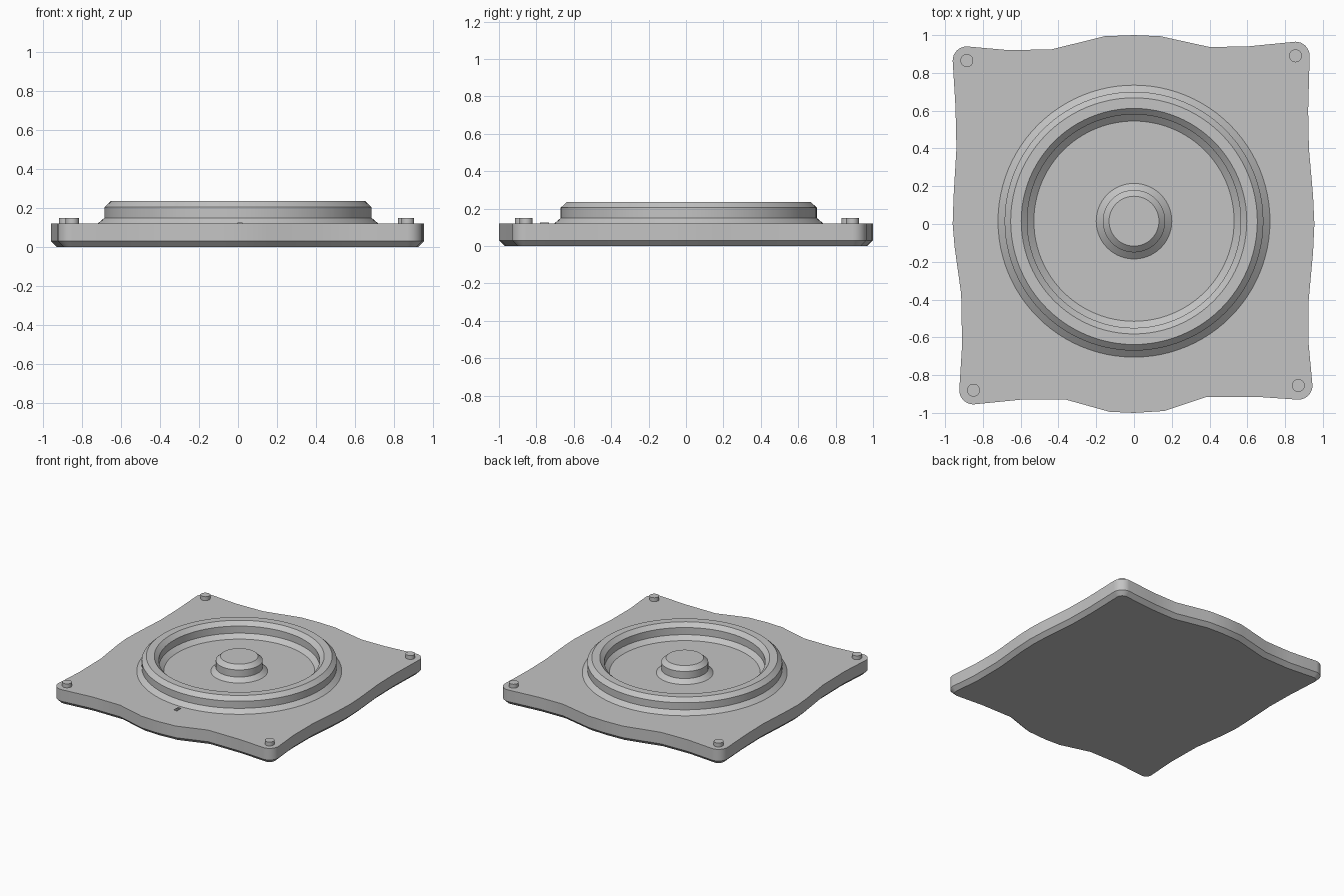
import bpy
import bmesh
import math

default_cube = bpy.data.objects.get("Cube")
if default_cube:
    bpy.data.objects.remove(default_cube, do_unlink=True)

PLATE_TOP = 0.12
CENTRE_Y = 0.015
SEGMENTS = 96


def make_material(name, value):
    material = bpy.data.materials.new(name)
    material.use_nodes = True
    colour = (value, value, value, 1)
    material.diffuse_color = colour
    material.node_tree.nodes["Principled BSDF"].inputs["Base Color"].default_value = colour
    return material


grey = make_material("plain grey", 0.55)


def finish(name, bm, location=(0, 0, 0)):
    """Turn a bmesh into an object, smooth on curves and sharp on edges."""
    bmesh.ops.recalc_face_normals(bm, faces=bm.faces)
    mesh = bpy.data.meshes.new(name)
    bm.to_mesh(mesh)
    bm.free()
    mesh.materials.append(grey)
    mesh.shade_smooth()
    mesh.set_sharp_from_angle(angle=math.radians(28))
    obj = bpy.data.objects.new(name, mesh)
    obj.location = location
    bpy.context.scene.collection.objects.link(obj)
    return obj


def lathe(name, profile, location, segments=SEGMENTS):
    """Spin a (radius, height) profile about the vertical axis."""
    bm = bmesh.new()
    verts = [bm.verts.new((r, 0, z)) for r, z in profile]
    edges = [bm.edges.new(pair) for pair in zip(verts, verts[1:])]
    bmesh.ops.spin(bm, geom=verts + edges, cent=(0, 0, 0), axis=(0, 0, 1),
                   angle=math.tau, steps=segments, use_merge=True)
    bmesh.ops.remove_doubles(bm, verts=bm.verts, dist=0.0001)
    return finish(name, bm, location)


# Corner centres, clockwise from the back right, each followed by its wavy side
corners = {
    "back_right": (-0.885, 0.865),
    "back_left": (0.855, 0.89),
    "front_left": (0.87, -0.855),
    "front_right": (-0.85, -0.88),
}
sides = [
    [(-0.66, 0.92), (-0.435, 0.925), (-0.155, 0.994), (0, 1), (0.14, 0.994),
     (0.4, 0.937), (0.6, 0.94)],
    [(0.922, 0.6), (0.926, 0.4), (0.948, 0.15), (0.955, 0), (0.948, -0.15),
     (0.925, -0.4), (0.925, -0.64)],
    [(0.65, -0.915), (0.385, -0.915), (0.16, -0.99), (0, -1), (-0.13, -0.994),
     (-0.36, -0.93), (-0.6, -0.93)],
    [(-0.91, -0.64), (-0.915, -0.37), (-0.95, -0.12), (-0.96, 0), (-0.955, 0.15),
     (-0.94, 0.4), (-0.945, 0.62)],
]

# Base plate: rounded corners joined by wavy sides, lower rim chamfered
outline = []
corner_radius, corner_steps = 0.075, 8
for turn, ((cx, cy), side) in enumerate(zip(corners.values(), sides)):
    for step in range(corner_steps + 1):
        angle = math.pi - (turn + step / corner_steps) * math.pi / 2
        outline.append((cx + corner_radius * math.cos(angle),
                        cy + corner_radius * math.sin(angle)))
    outline.extend(side)

bm = bmesh.new()
bottom = bm.faces.new([bm.verts.new((x, y, 0)) for x, y in outline])
extruded = bmesh.ops.extrude_face_region(bm, geom=[bottom], use_keep_orig=True)
top_verts = [v for v in extruded["geom"] if isinstance(v, bmesh.types.BMVert)]
bmesh.ops.translate(bm, verts=top_verts, vec=(0, 0, PLATE_TOP))
bmesh.ops.recalc_face_normals(bm, faces=bm.faces)
rim = [e for e in bm.edges if all(v.co.z < 0.001 for v in e.verts)]
bmesh.ops.bevel(bm, geom=rim, offset=0.03, segments=1, affect='EDGES',
                clamp_overlap=False)
finish("base_plate", bm)

# Raised ring and central knob share the same flare, wall and chamfer heights
flare, shoulder, crown = 0.03, 0.085, 0.115
centre = (0, CENTRE_Y, PLATE_TOP)
lathe("raised_ring", [(0.72, 0), (0.685, flare), (0.685, shoulder), (0.653, crown),
                      (0.597, crown), (0.565, shoulder), (0.565, flare), (0.53, 0)],
      centre)
lathe("centre_knob", [(0.2, 0), (0.165, flare), (0.165, shoulder), (0.132, crown),
                      (0, crown)], centre)

# Small peg on each corner
for corner, (x, y) in corners.items():
    lathe(corner + "_peg", [(0.034, 0), (0.034, flare), (0, flare)],
          (x, y, PLATE_TOP), 32)

# Tiny rectangular frame in front of the ring
bm = bmesh.new()
half_x, half_y, bar, height = 0.013, 0.024, 0.006, 0.005
loops = [[bm.verts.new((sx * (half_x - inset), sy * (half_y - inset), z))
          for sx, sy in ((-1, -1), (1, -1), (1, 1), (-1, 1))]
         for inset, z in ((0, 0), (0, height), (bar, height), (bar, 0))]
for lower, upper in zip(loops, loops[1:]):
    for i in range(4):
        j = (i + 1) % 4
        bm.faces.new((lower[i], lower[j], upper[j], upper[i]))
finish("index_mark", bm, (0.01, -0.757, PLATE_TOP))
